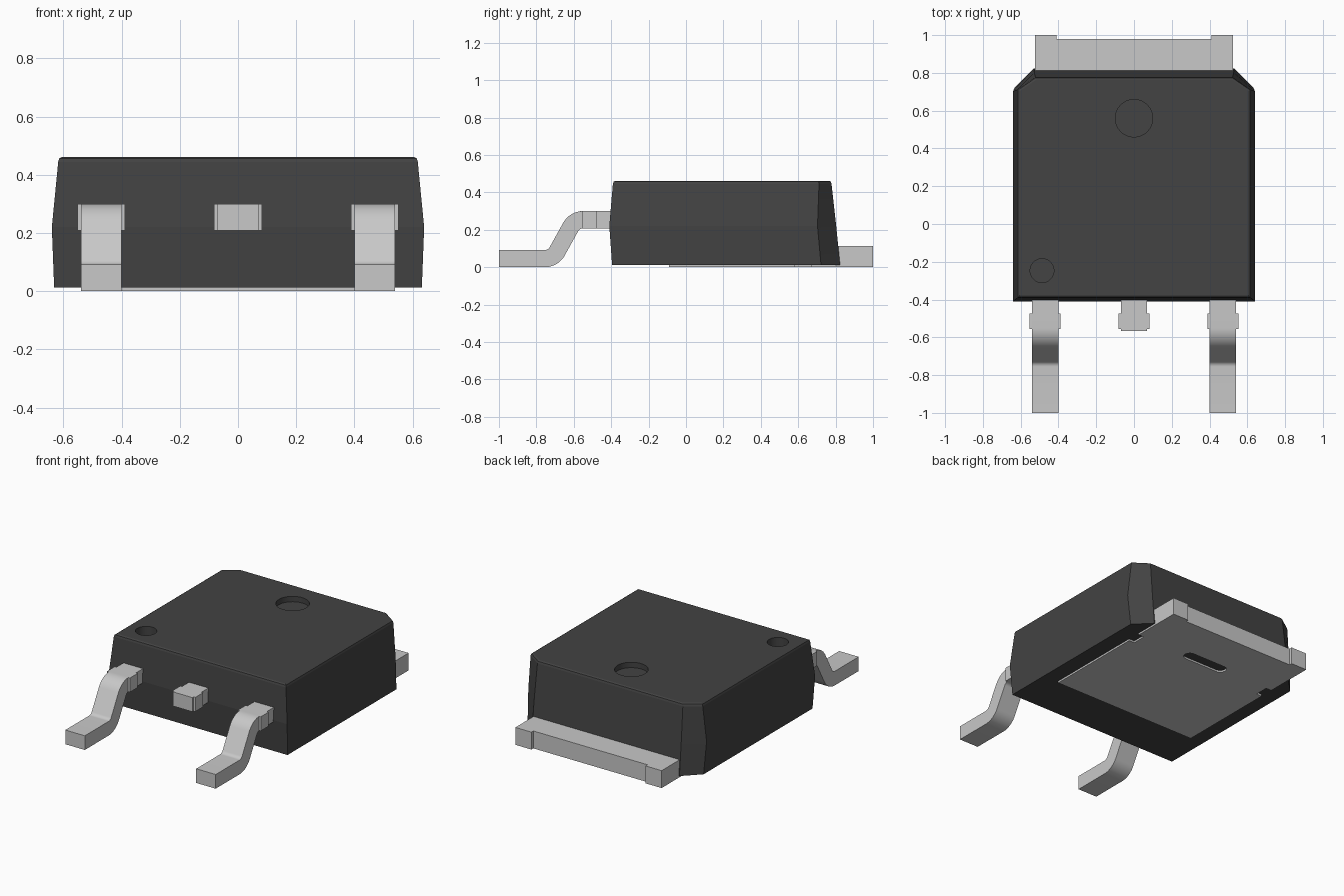
import bpy, bmesh, math

old = bpy.data.objects.get("Cube")
if old:
    bpy.data.objects.remove(old, do_unlink=True)


def material(name, rgb, rough):
    m = bpy.data.materials.new(name)
    m.use_nodes = True
    m.diffuse_color = (*rgb, 1)
    bsdf = m.node_tree.nodes["Principled BSDF"]
    bsdf.inputs["Base Color"].default_value = (*rgb, 1)
    bsdf.inputs["Roughness"].default_value = rough
    return m


BLACK = material("black plastic", (0.056, 0.056, 0.056), 0.6)
METAL = material("tinned metal", (0.58, 0.58, 0.58), 0.5)


def loft(name, loops, mat, angle=None):
    """Closed solid skinned through equal-length loops of 3D points."""
    bm = bmesh.new()
    rings = [[bm.verts.new(p) for p in loop] for loop in loops]
    n = len(rings[0])
    for a, b in zip(rings, rings[1:]):
        for i in range(n):
            j = (i + 1) % n
            bm.faces.new((a[i], a[j], b[j], b[i]))
    bm.faces.new(rings[0][::-1])
    bm.faces.new(rings[-1])
    bmesh.ops.recalc_face_normals(bm, faces=bm.faces)
    me = bpy.data.meshes.new(name)
    bm.to_mesh(me)
    bm.free()
    me.materials.append(mat)
    ob = bpy.data.objects.new(name, me)
    bpy.context.collection.objects.link(ob)
    if angle:
        smooth(ob, angle)
    return ob


def prism(name, outline, z0, z1, mat):
    return loft(name, [[(x, y, z) for x, y in outline] for z in (z0, z1)], mat)


def select(ob):
    bpy.ops.object.select_all(action='DESELECT')
    ob.select_set(True)
    bpy.context.view_layer.objects.active = ob


def smooth(ob, angle):
    select(ob)
    bpy.ops.object.shade_smooth_by_angle(angle=math.radians(angle))


def cut(ob, cutter):
    mod = ob.modifiers.new("recess", 'BOOLEAN')
    mod.operation = 'DIFFERENCE'
    mod.solver = 'EXACT'
    mod.object = cutter
    select(ob)
    bpy.ops.object.modifier_apply(modifier=mod.name)
    bpy.data.objects.remove(cutter, do_unlink=True)


def arc(cx, cy, r, a0, a1, n):
    return [(cx + r * math.cos(math.radians(a0 + (a1 - a0) * i / n)),
             cy + r * math.sin(math.radians(a0 + (a1 - a0) * i / n)))
            for i in range(n + 1)]


def mirrored(half):
    """Complete a right-hand outline with its mirror image across x = 0."""
    return half + [(-x, y) for x, y in reversed(half)]


# Moulded body: z, half width, front y, chamfer start y, chamfer end x, back y
sections = [
    (0.012, 0.632, -0.395, 0.722, 0.530, 0.824),
    (0.220, 0.640, -0.410, 0.703, 0.528, 0.803),
    (0.445, 0.618, -0.391, 0.711, 0.522, 0.778),
    (0.457, 0.614, -0.387, 0.709, 0.520, 0.774),
    (0.462, 0.604, -0.378, 0.704, 0.515, 0.765),
]
body = loft("body", [[(x, y, z) for x, y in
                      mirrored([(w, f), (w, c), (e, b)])]
                     for z, w, f, c, e, b in sections], BLACK)

# Ejector recess and first-pin dimple in the top
for x, y, r, depth in ((0, 0.56, 0.099, 0.035), (-0.487, -0.247, 0.063, 0.08)):
    cut(body, prism("recess_cutter", arc(x, y, r, 0, 360, 64)[:-1],
                    0.462 - depth, 0.6, BLACK))
smooth(body, 7)

# Heat-sink tab: flush pad below, notched sides, two ears at the back
tab = prism("heat_tab", mirrored([
    (0.525, -0.09), (0.525, 0.58), (0.485, 0.58), (0.485, 0.67),
    (0.525, 0.67), (0.525, 1.0), (0.41, 1.0), (0.41, 0.98)]), 0, 0.113, METAL)


# Slot in the pad, filled with moulding compound slightly below the surface
def slot(name, r, z0, z1, mat):
    pts = arc(0.12, 0.67, r, -90, 90, 12) + arc(-0.12, 0.67, r, 90, 270, 12)
    return prism(name, pts, z0, z1, mat)


cut(tab, slot("slot_cutter", 0.038, -0.05, 0.04, METAL))
slot("slot_fill", 0.038, 0.012, 0.04, BLACK)

# Bent lead profile in (y, z): upper surface outwards, lower surface back
T, R_IN, R_OUT = 0.092, 0.03, 0.122
Z_TOP, Y_UP, Y_LOW = 0.30, -0.55, -0.755
upper = (Y_UP, Z_TOP - R_OUT)
lower = (Y_LOW, R_OUT)
profile = ([(-0.36, Z_TOP)] + arc(*upper, R_OUT, 90, 150, 10)
           + arc(*lower, R_IN, -30, -90, 8)
           + [(-1.0, T), (-1.0, 0)] + arc(*lower, R_OUT, -90, -30, 10)
           + arc(*upper, R_IN, 150, 90, 8) + [(-0.36, Z_TOP - T)])


def box(name, x, half, y0, y1):
    outline = [(x - half, y0), (x + half, y0), (x + half, y1), (x - half, y1)]
    return prism(name, outline, Z_TOP - T, Z_TOP, METAL)


# Two outer leads with the wider trimmed shoulder next to the body
for side, x in (("left", 0.47), ("right", -0.47)):
    loft(side + "_lead", [[(x + d, y, z) for y, z in profile]
                          for d in (-0.07, 0.07)], METAL, 20)
    for s, label in ((-1, "inner"), (1, "outer")):
        box(f"{side}_lead_{label}_shoulder", x + s * math.copysign(0.0755, x),
            0.0065, -0.555, -0.475)

# Cropped middle lead, one stepped outline
prism("middle_lead", mirrored([
    (0.07, -0.36), (0.07, -0.475), (0.082, -0.475), (0.082, -0.555),
    (0.07, -0.555), (0.07, -0.567)]), Z_TOP - T, Z_TOP, METAL)
